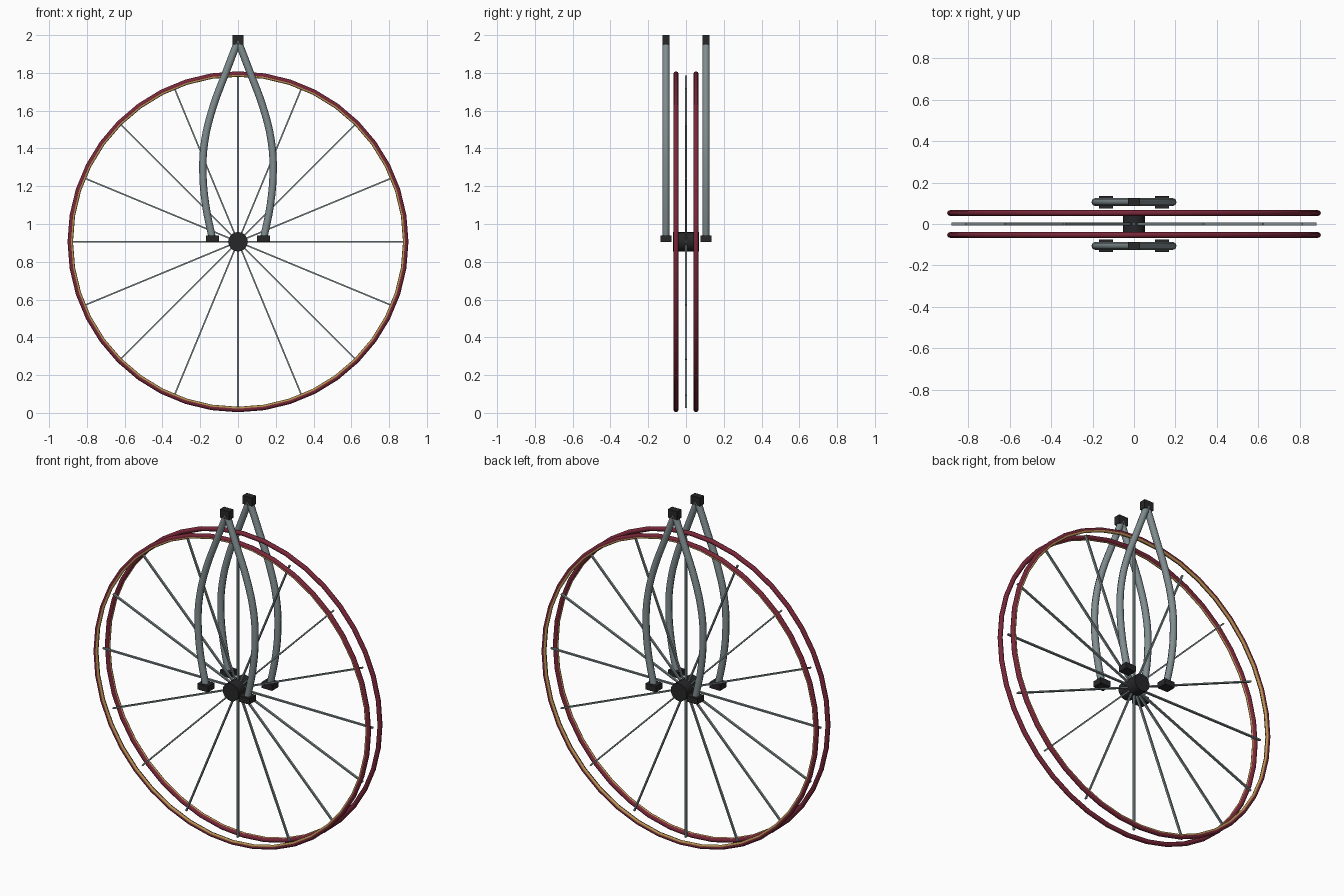
import bpy
import math
from mathutils import Vector

cube = bpy.data.objects.get("Cube")
if cube:
    bpy.data.objects.remove(cube, do_unlink=True)

HUB = Vector((0, 0, 0.906))
RIM_Y = 0.053
FORK_Y = 0.106


def material(name, color):
    m = bpy.data.materials.new(name)
    m.use_nodes = True
    m.diffuse_color = (*color, 1)
    m.node_tree.nodes["Principled BSDF"].inputs["Base Color"].default_value = (*color, 1)
    return m


RED = material("dark red", (0.19, 0.02, 0.04))
GOLD = material("gold", (0.50, 0.30, 0.09))
STEEL = material("grey steel", (0.22, 0.27, 0.28))
BLACK = material("black iron", (0.02, 0.02, 0.022))


def finish(name, mat, smooth=True):
    ob = bpy.context.object
    ob.name = name
    ob.data.materials.append(mat)
    if smooth:
        bpy.ops.object.shade_smooth_by_angle(angle=math.radians(50))
    return ob


def ring(name, y, radius, tube, mat):
    bpy.ops.mesh.primitive_torus_add(
        major_segments=40, minor_segments=8, major_radius=radius, minor_radius=tube,
        location=HUB + Vector((0, y, 0)), rotation=(math.pi / 2, 0, 0))
    finish(name, mat)


def box(name, center, size, mat, angle=0):
    bpy.ops.mesh.primitive_cube_add(size=1, location=center, rotation=(0, angle, 0))
    ob = finish(name, mat, smooth=False)
    ob.scale = size


def fork_leg(name, side, y):
    points = [(0, 1.97), (0.065, 1.80), (0.132, 1.62), (0.176, 1.44),
              (0.186, 1.28), (0.171, 1.1), (0.135, 0.92)]
    curve = bpy.data.curves.new(name, "CURVE")
    curve.dimensions = "3D"
    curve.bevel_depth = 0.0195
    curve.bevel_resolution = 2
    curve.resolution_u = 4
    curve.use_fill_caps = True
    spline = curve.splines.new("BEZIER")
    spline.bezier_points.add(len(points) - 1)
    for bp, (x, z) in zip(spline.bezier_points, points):
        bp.co = (side * x, y, z)
        bp.handle_left_type = bp.handle_right_type = "AUTO"
    ob = bpy.data.objects.new(name, curve)
    bpy.context.collection.objects.link(ob)
    bpy.ops.object.select_all(action="DESELECT")
    ob.select_set(True)
    bpy.context.view_layer.objects.active = ob
    bpy.ops.object.convert(target="MESH")
    finish(name, STEEL)


# Hub
bpy.ops.mesh.primitive_cylinder_add(vertices=16, radius=0.052, depth=0.136,
                                    location=HUB, rotation=(math.pi / 2, 0, 0))
finish("hub", BLACK)

# Flat spokes radiating from the hub
for i in range(16):
    a = i * math.tau / 16
    direction = Vector((math.sin(a), 0, math.cos(a)))
    box(f"spoke_{i + 1}", HUB + direction * 0.44, (0.008, 0.013, 0.88), STEEL, a)

# Paired rims with gold linings, and paired forks
for label, s in (("front", -1), ("back", 1)):
    ring(f"{label}_rim", s * RIM_Y, 0.889, 0.0135, RED)
    ring(f"{label}_rim_lining", s * (RIM_Y + 0.004), 0.882, 0.0085, GOLD)
    y = s * FORK_Y
    box(f"{label}_fork_crown", (0, y, 1.975), (0.06, 0.038, 0.05), BLACK)
    for side_name, side in (("left", 1), ("right", -1)):
        fork_leg(f"{label}_{side_name}_fork_leg", side, y)
        box(f"{label}_{side_name}_fork_foot", (side * 0.135, y, 0.922),
            (0.068, 0.06, 0.035), BLACK)
